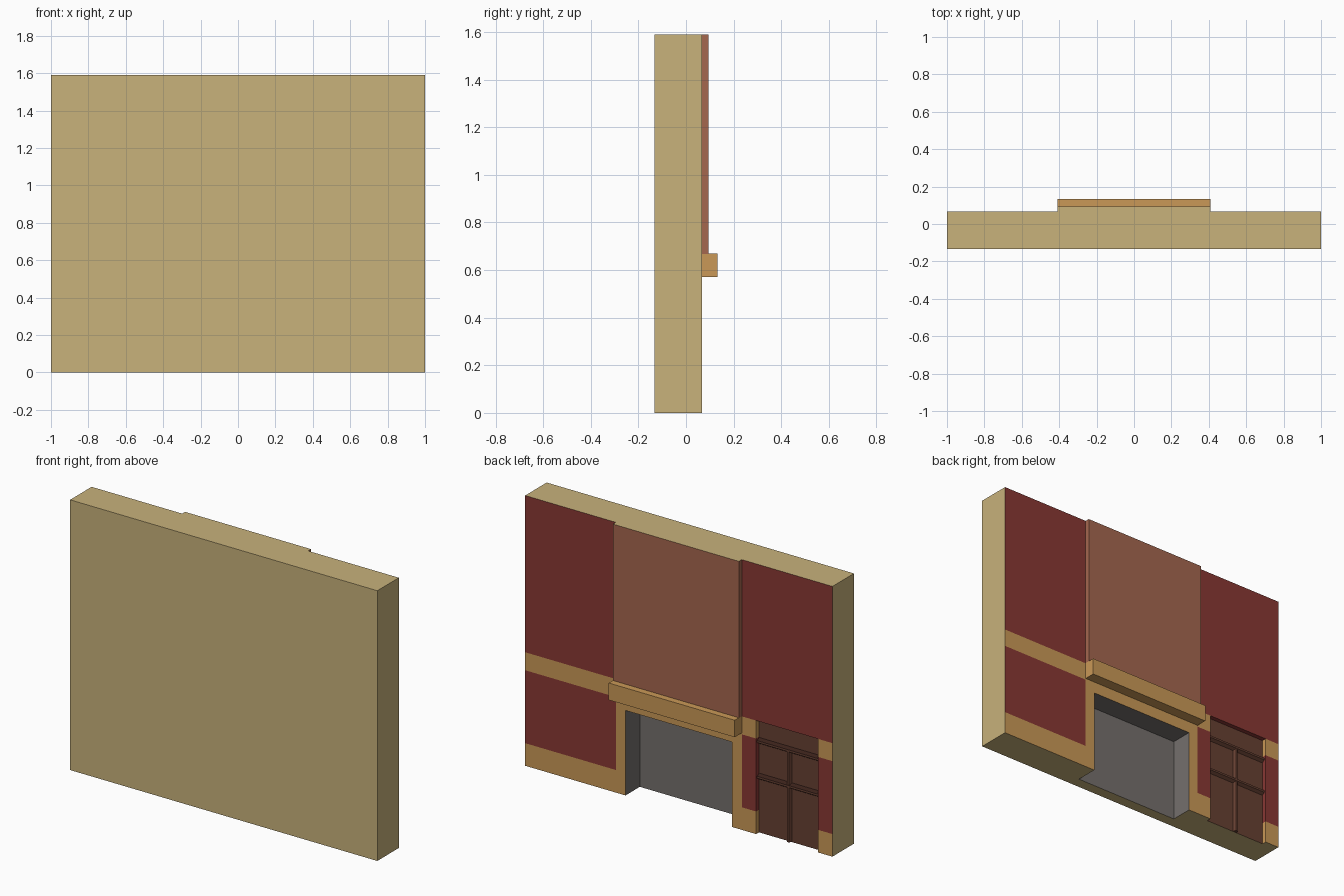
import bpy, bmesh

if "Cube" in bpy.data.objects:
    bpy.data.objects.remove(bpy.data.objects["Cube"])


def material(name, rgb):
    lin = [((c / 255 + 0.055) / 1.055) ** 2.4 for c in rgb]
    m = bpy.data.materials.new(name)
    m.diffuse_color = (*lin, 1)
    m.use_nodes = True
    m.node_tree.nodes["Principled BSDF"].inputs["Base Color"].default_value = m.diffuse_color
    return m


MATS = [material("plaster tan", (200, 178, 123)),
        material("wall red", (137, 56, 52)),
        material("trim ochre", (202, 153, 87)),
        material("chimney brown", (165, 103, 79)),
        material("hearth grey", (117, 112, 109)),
        material("door brown", (103, 64, 50)),
        material("door dark brown", (58, 33, 26))]
TAN, RED, OCHRE, BREAST, GREY, DOOR, DARK = range(7)

BACK, FACE, H = -0.133, 0.067, 1.59
XS = [-1, -0.907, -0.503, -0.41, -0.347, 0.347, 0.41, 1]
ZS = [0, 0.133, 0.5, 0.562, 0.668, H]


def finish(name, bm):
    bmesh.ops.remove_doubles(bm, verts=bm.verts, dist=1e-5)
    me = bpy.data.meshes.new(name)
    bm.to_mesh(me)
    bm.free()
    for m in MATS:
        me.materials.append(m)
    ob = bpy.data.objects.new(name, me)
    bpy.context.collection.objects.link(ob)
    return ob


def cell(i, j):
    """Front surface depth and colour of one wall cell; outside is the back plane."""
    if not (0 <= i < len(XS) - 1 and 0 <= j < len(ZS) - 1):
        return BACK, TAN
    x, z = (XS[i] + XS[i + 1]) / 2, (ZS[j] + ZS[j + 1]) / 2
    if z > 0.668:
        return (0.094, BREAST) if abs(x) < 0.41 else (FACE, RED)
    if abs(x) < 0.347 and z < 0.5:
        return -0.066, GREY
    if -0.907 < x < -0.503:
        return 0.04, DOOR
    if abs(x) < 0.41 or z > 0.562 or z < 0.133:
        return FACE, OCHRE
    return FACE, RED


# Wall with chimney breast, hearth opening and door recess
bm = bmesh.new()


def quad(pts, mat):
    f = bm.faces.new([bm.verts.new(p) for p in pts])
    f.material_index = mat


def step_colour(a, b):
    if BACK in (a[0], b[0]):
        return TAN
    if GREY in (a[1], b[1]):
        return GREY
    return max(a, b)[1]


nx, nz = len(XS) - 1, len(ZS) - 1
for i in range(nx + 1):
    for j in range(nz + 1):
        c = cell(i, j)
        y = c[0]
        if i < nx and j < nz:
            x0, x1, z0, z1 = XS[i], XS[i + 1], ZS[j], ZS[j + 1]
            quad([(x1, y, z0), (x0, y, z0), (x0, y, z1), (x1, y, z1)], c[1])
            quad([(x0, BACK, z0), (x1, BACK, z0), (x1, BACK, z1), (x0, BACK, z1)], TAN)
        # steps toward the neighbour at lower x and lower z
        n = cell(i - 1, j)
        if j < nz and n[0] != y:
            x, z0, z1 = XS[i], ZS[j], ZS[j + 1]
            quad([(x, n[0], z0), (x, y, z0), (x, y, z1), (x, n[0], z1)], step_colour(c, n))
        n = cell(i, j - 1)
        if i < nx and n[0] != y:
            z, x0, x1 = ZS[j], XS[i], XS[i + 1]
            quad([(x0, n[0], z), (x1, n[0], z), (x1, y, z), (x0, y, z)], step_colour(c, n))
bmesh.ops.remove_doubles(bm, verts=bm.verts, dist=1e-5)
bmesh.ops.recalc_face_normals(bm, faces=bm.faces)
finish("fireplace_wall", bm)


def bar(name, x0, x1, y0, y1, z0, z1, mat, taper=0.0, dark=False):
    """Box whose back side is widened by the taper across its short direction."""
    b = bmesh.new()
    bmesh.ops.create_cube(b, size=1)
    upright = z1 - z0 > x1 - x0
    for v in b.verts:
        s = v.co.copy()
        v.co = ((x0 + x1) / 2 + s.x * (x1 - x0), (y0 + y1) / 2 + s.y * (y1 - y0),
                (z0 + z1) / 2 + s.z * (z1 - z0))
        if s.y < 0:
            k = 0 if upright else 2
            v.co[k] += taper * (1 if s[k] > 0 else -1)
    b.normal_update()
    for f in b.faces:
        f.material_index = DARK if dark and f.normal.z > 0.3 else mat
    return finish(name, b)


# Mantel shelf
bar("mantel", -0.41, 0.41, 0.06, 0.133, 0.57, 0.67, OCHRE)

# Door rails and stile, dividing four panels
for n, z in enumerate((0.535, 0.325)):
    bar(f"door_rail_{n + 1}", -0.906, -0.504, 0.038, 0.058, z, z + 0.012, DOOR, 0.013, True)
bar("door_stile", -0.711, -0.699, 0.038, 0.057, 0.002, 0.54, DOOR, 0.008)
